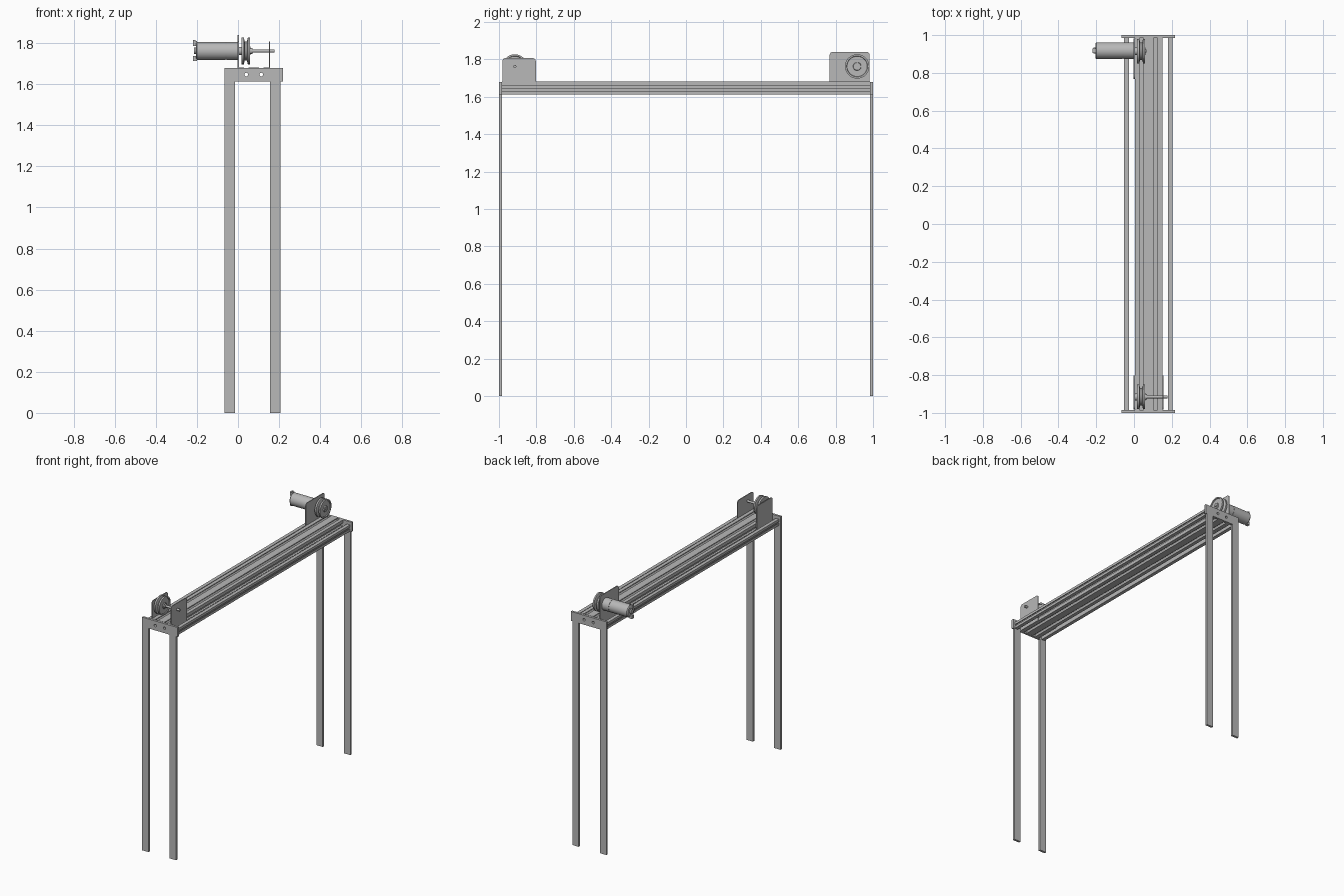
import bpy, bmesh, math
from mathutils import Vector

cube = bpy.data.objects.get("Cube")
if cube:
    bpy.data.objects.remove(cube, do_unlink=True)

metal = bpy.data.materials.new("plain grey metal")
metal.use_nodes = True
GREY = (0.48, 0.48, 0.48, 1)
metal.diffuse_color = GREY
metal.node_tree.nodes["Principled BSDF"].inputs["Base Color"].default_value = GREY


def finish(name, bm, smooth=False):
    bmesh.ops.recalc_face_normals(bm, faces=bm.faces)
    me = bpy.data.meshes.new(name)
    bm.to_mesh(me)
    bm.free()
    me.materials.append(metal)
    ob = bpy.data.objects.new(name, me)
    bpy.context.collection.objects.link(ob)
    if smooth:
        bpy.ops.object.select_all(action='DESELECT')
        ob.select_set(True)
        bpy.context.view_layer.objects.active = ob
        bpy.ops.object.shade_smooth_by_angle(angle=math.radians(35))
    return ob


def prism(name, pts, axis, a, b):
    """Extrude a 2D outline along x (outline in yz) or y (outline in xz)."""
    bm = bmesh.new()
    place = (lambda u, v: (a, u, v)) if axis == 'x' else (lambda u, v: (u, a, v))
    face = bm.faces.new([bm.verts.new(place(u, v)) for u, v in pts])
    ext = bmesh.ops.extrude_face_region(bm, geom=[face])
    move = Vector((b - a, 0, 0)) if axis == 'x' else Vector((0, b - a, 0))
    verts = [g for g in ext["geom"] if isinstance(g, bmesh.types.BMVert)]
    bmesh.ops.translate(bm, verts=verts, vec=move)
    return finish(name, bm)


def rect(u0, u1, v0, v1):
    return [(u0, v0), (u1, v0), (u1, v1), (u0, v1)]


def lathe(name, profile, y, z, segments=48):
    """Turn an (x, radius) profile about an axis parallel to x."""
    bm = bmesh.new()
    vs = [bm.verts.new((x, y, z + r)) for x, r in profile]
    edges = [bm.edges.new(p) for p in zip(vs, vs[1:])]
    bmesh.ops.spin(bm, geom=vs + edges, cent=(0, y, z), axis=(1, 0, 0),
                   angle=math.tau, steps=segments, use_merge=True)
    bmesh.ops.remove_doubles(bm, verts=bm.verts, dist=1e-5)
    return finish(name, bm, True)


def rod(name, x0, x1, r, y, z, segments=32):
    return lathe(name, [(x0, 0), (x0, r), (x1, r), (x1, 0)], y, z, segments)


# Slotted beam: walk around the outline, adding a T-slot at each cell centre
CELL, MID_X, MID_Z = 0.073, 0.077, 1.647
LOW, HIGH = 1.612, 1.68
AXLE_Z = 1.762
END = 0.984


def slotted_outline():
    w, h = CELL, CELL / 2 - 0.002
    corners = [Vector(c) for c in ((-w, -h), (w, -h), (w, h), (-w, h))]
    slot = [(-.011, 0), (-.011, .008), (-.019, .008), (-.012, .02),
            (.012, .02), (.019, .008), (.011, .008), (.011, 0)]
    out = []
    for i, c in enumerate(corners):
        d = corners[(i + 1) % 4] - c
        t = d.normalized()
        n = Vector((-t.y, t.x))
        out.append(c)
        cells = 2 if i % 2 == 0 else 1
        for k in range(cells):
            centre = c + d * (k + 0.5) / cells
            out += [centre + t * u + n * v for u, v in slot]
    return [(p.x + MID_X, p.y + MID_Z) for p in out]


beam = prism("slotted_beam", slotted_outline(), 'y', -END, END)

# End frames: top plate on two flat legs
plates = []
for side, s in (("front", -1), ("back", 1)):
    plates.append(prism(side + "_top_plate", rect(-.065, .218, LOW, HIGH), 'y', s * 1.0, s * END))
    for label, x in (("right", -.065), ("left", .155)):
        prism(f"{side}_{label}_leg", rect(x, x + .051, 0, LOW), 'y', s * 1.0, s * END)

# Bolt holes running through the plates and the beam
bm = bmesh.new()
for dx in (-CELL / 2, CELL / 2):
    ring = [bm.verts.new((MID_X + dx + .009 * math.cos(a), -1.1, MID_Z + .009 * math.sin(a)))
            for a in (math.tau * i / 20 for i in range(20))]
    ext = bmesh.ops.extrude_face_region(bm, geom=[bm.faces.new(ring)])
    bmesh.ops.translate(bm, vec=(0, 2.2, 0),
                        verts=[g for g in ext["geom"] if isinstance(g, bmesh.types.BMVert)])
cutter = finish("hole_cutter", bm)
cutter.hide_render = True
for ob in [beam] + plates:
    mod = ob.modifiers.new("holes", 'BOOLEAN')
    mod.operation, mod.solver, mod.object = 'DIFFERENCE', 'EXACT', cutter
    cut = bpy.data.meshes.new_from_object(ob.evaluated_get(bpy.context.evaluated_depsgraph_get()))
    ob.modifiers.clear()
    ob.data = cut
bpy.data.objects.remove(cutter, do_unlink=True)

# Side rails: C-channels with a narrow slit facing outward
for label, inner, s in (("right", -.027, -1), ("left", .18, 1)):
    outer, wall, low, high, gap = inner + s * .025, s * .005, LOW + .001, 1.659, .005
    mid = (low + high) / 2
    prism(label + "_side_rail", [
        (inner, low), (outer, low), (outer, mid - gap), (outer - wall, mid - gap),
        (outer - wall, low + .005), (inner + wall, low + .005),
        (inner + wall, high - .005), (outer - wall, high - .005),
        (outer - wall, mid + gap), (outer, mid + gap), (outer, high), (inner, high)],
        'y', -END, END)


# Upright brackets with rounded top corners
def bracket(name, x, y0, y1, top, r=.018):
    pts = [(y0, LOW), (y1, LOW)]
    for cy, start in ((y1 - r, 0), (y0 + r, 90)):
        for i in range(7):
            a = math.radians(start + 15 * i)
            pts.append((cy + r * math.cos(a), top - r + r * math.sin(a)))
    return prism(name, pts, 'x', x, x + .006)


bracket("front_right_bracket", -.002, -.982, -.803, 1.807)
bracket("front_left_bracket", .15, -.982, -.803, 1.807)
bracket("motor_bracket", -.002, .768, .982, 1.84)

# Grooved pulleys with a raised rim and hub
for label, y in (("front", -.915), ("back", .915)):
    lathe(label + "_pulley", [
        (.006, 0), (.006, .02), (.016, .02), (.016, .065), (.028, .065),
        (.033, .046), (.043, .046), (.048, .065), (.059, .065), (.059, .056),
        (.054, .054), (.054, .022), (.061, .02), (.061, 0)], y, AXLE_Z)
rod("front_axle", -.002, .177, .008, -.915, AXLE_Z)
rod("front_axle_collar", .061, .07, .014, -.915, AXLE_Z)
rod("motor_shaft", -.01, .066, .008, .915, AXLE_Z)

# Motor with end cap and terminals
MY = .918
lathe("motor_body", [(-.205, 0), (-.205, .038), (-.199, .044), (-.06, .044), (-.06, .0425),
                     (-.056, .0425), (-.056, .044), (-.002, .044), (-.002, 0)], MY, AXLE_Z)
rod("motor_end_boss", -.214, -.2, .016, MY, AXLE_Z)
for label, dy, dz in (("top", -.012, .036), ("bottom", -.012, -.036)):
    z = AXLE_Z + dz
    prism(label + "_terminal", rect(MY + dy, MY - dy, z - .012, z + .012), 'x', -.22, -.2)
prism("terminal_tab", rect(MY - .012, MY + .012, AXLE_Z + .042, AXLE_Z + .052), 'x', -.22, -.208)
